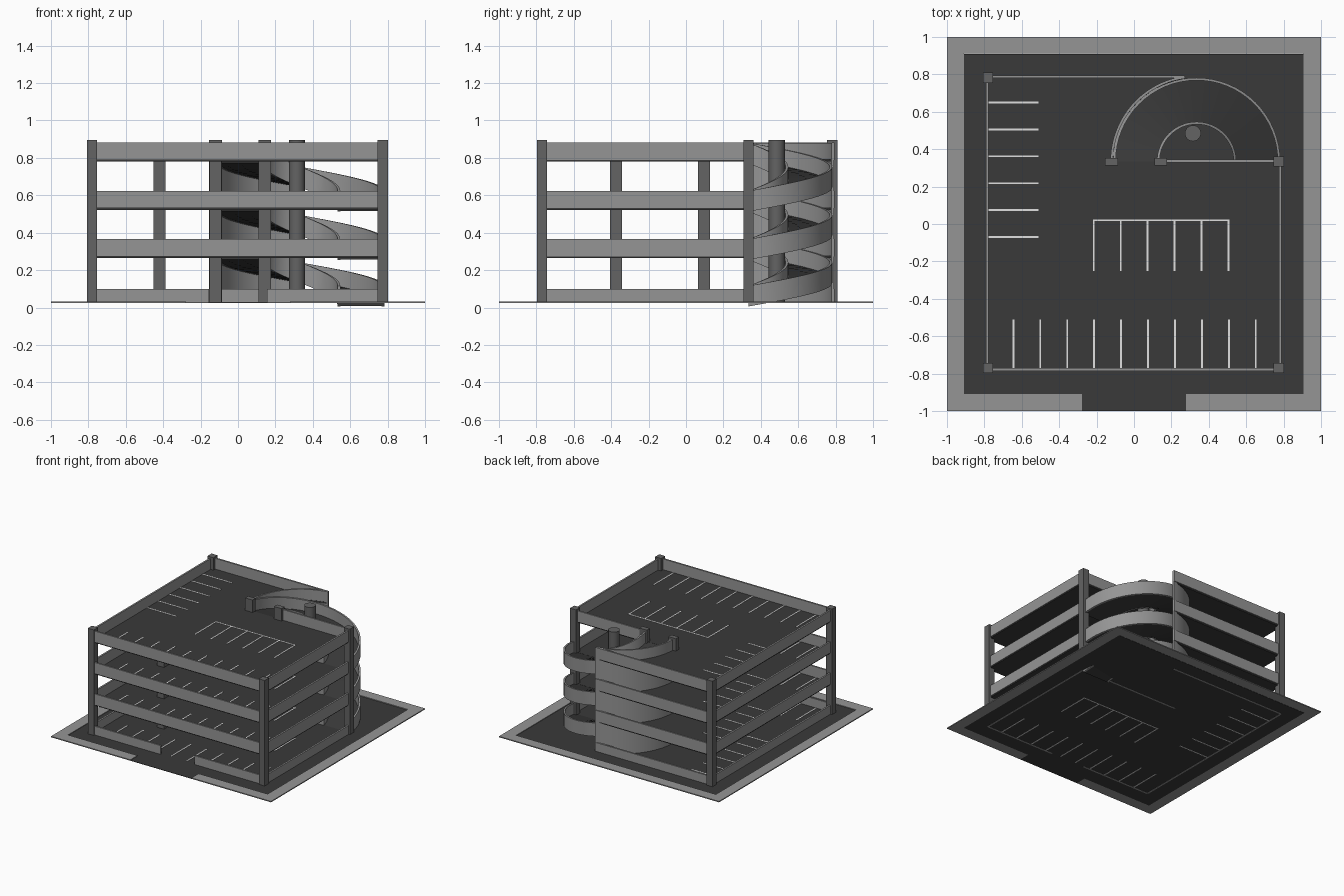
import bpy, bmesh, math

if "Cube" in bpy.data.objects:
    bpy.data.objects.remove(bpy.data.objects["Cube"])

def material(name, v):
    m = bpy.data.materials.new(name)
    m.diffuse_color = (v, v, v, 1)
    m.use_nodes = True
    m.node_tree.nodes["Principled BSDF"].inputs["Base Color"].default_value = m.diffuse_color
    return m

CONCRETE = material("light concrete", 0.30)
ASPHALT = material("dark asphalt", 0.042)
COLUMN = material("grey column", 0.125)
PAINT = material("white paint", 0.75)

G = 0.028                           # ground level
FLOORS = [0.028, 0.277, 0.535, 0.793]
CX, CY = 0.335, 0.335               # ramp centre
R_IN, R_OUT = 0.20, 0.445

def finish(name, bm, mat):
    bmesh.ops.recalc_face_normals(bm, faces=bm.faces)
    me = bpy.data.meshes.new(name)
    bm.to_mesh(me)
    bm.free()
    me.materials.append(mat)
    ob = bpy.data.objects.new(name, me)
    bpy.context.collection.objects.link(ob)
    return ob

def add_box(bm, x0, x1, y0, y1, z0, z1):
    r = bmesh.ops.create_cube(bm, size=1)
    for v in r["verts"]:
        v.co = ((x0 + x1) / 2 + v.co.x * (x1 - x0),
                (y0 + y1) / 2 + v.co.y * (y1 - y0),
                (z0 + z1) / 2 + v.co.z * (z1 - z0))

def boxes(name, items, mat):
    bm = bmesh.new()
    for b in items:
        add_box(bm, *b)
    return finish(name, bm, mat)

def prism(name, pts, z0, z1, mat):
    bm = bmesh.new()
    f = bm.faces.new([bm.verts.new((x, y, z0)) for x, y in pts])
    r = bmesh.ops.extrude_face_region(bm, geom=[f])
    for v in r["geom"]:
        if isinstance(v, bmesh.types.BMVert):
            v.co.z = z1
    return finish(name, bm, mat)

def sweep(name, r0, r1, a0, a1, low, high, mat, n=32):
    """Curved bar; low and high give its bottom and top for t in 0..1."""
    bm = bmesh.new()
    rings = []
    for i in range(n + 1):
        t = i / n
        a = math.radians(a0 + (a1 - a0) * t)
        c, s = math.cos(a), math.sin(a)
        rings.append([bm.verts.new((CX + r * c, CY + r * s, z)) for r, z in
                      ((r0, low(t)), (r1, low(t)), (r1, high(t)), (r0, high(t)))])
    for p, q in zip(rings, rings[1:]):
        for k in range(4):
            j = (k + 1) % 4
            bm.faces.new((p[k], p[j], q[j], q[k]))
    bm.faces.new(rings[0])
    bm.faces.new(rings[-1])
    ob = finish(name, bm, mat)
    bpy.context.view_layer.objects.active = ob
    ob.select_set(True)
    bpy.ops.object.shade_smooth_by_angle(angle=math.radians(30))
    ob.select_set(False)
    return ob

# ground and surrounding pavement, open at the entrance
boxes("ground", [(-0.91, 0.91, -0.91, 0.91, G - 0.003, G),
                 (-0.278, 0.278, -1, -0.91, G - 0.003, G)], ASPHALT)
P = (G - 0.003, G + 0.005)
boxes("pavement", [(-1, -0.91, -1, 1, *P), (0.905, 1, -1, 1, *P),
                   (-0.91, 0.905, 0.912, 1, *P),
                   (-0.91, -0.278, -1, -0.908, *P),
                   (0.278, 0.905, -1, -0.908, *P)], CONCRETE)

# upper decks, cut away around the ramp
arc = [(CX + R_OUT * math.cos(math.radians(a)), CY + R_OUT * math.sin(math.radians(a)))
       for a in range(180, 95, -5)]
outline = [(-0.785, -0.775), (0.785, -0.775), (0.785, CY)] + arc + [(0.27, 0.785), (-0.785, 0.785)]
for i, z in enumerate(FLOORS[1:], 1):
    prism(f"deck_{i}", outline, z - 0.013, z, ASPHALT)

# painted parking bays on every level
for i, z in enumerate(FLOORS):
    z0, z1 = (z - 0.004 if i == 0 else z - 0.001), z + 0.002
    w = 0.005
    bays = [(-0.78, -0.51, y - w, y + w, z0, z1) for y in
            [0.65 - 0.144 * k for k in range(6)]]
    bays += [(x - w, x + w, -0.77, -0.51, z0, z1) for x in
             [-0.645 + 0.144 * k for k in range(10)]]
    bays += [(x - w, x + w, -0.25, 0.02, z0, z1) for x in
             [-0.215 + 0.144 * k for k in range(6)]]
    bays.append((-0.22, 0.51, 0.015, 0.025, z0, z1))
    boxes(f"bay_lines_{i}", bays, PAINT)

# straight parapets
for i, z in enumerate(FLOORS):
    z0, z1 = z - 0.004, (0.10 if i == 0 else z + 0.088)
    rails = [(-0.792, -0.778, -0.775, 0.785, z0, z1),
             (0.775, 0.789, -0.775, 0.335, z0, z1),
             (-0.785, 0.27, 0.78, 0.794, z0, z1)]
    if i == 0:      # entrance gap, and the unused ramp mouth closed off
        rails += [(-0.785, -0.155, -0.785, -0.771, z0, z1),
                  (0.155, 0.785, -0.785, -0.771, z0, z1),
                  (-0.12, 0.145, 0.33, 0.344, z0, z1)]
    else:
        rails.append((-0.785, 0.785, -0.785, -0.771, z0, z1))
    rails.append((0.145, 0.78 if i == 3 else 0.535, 0.33, 0.344, z0, z1))
    boxes(f"parapet_{i}", rails, CONCRETE)

# ramp flights with inner and outer parapets
for i in range(3):
    a, b = FLOORS[i], FLOORS[i + 1]
    def lift(d, a=a, b=b):
        return lambda t: a + (b - a) * t + d
    sweep(f"ramp_{i}", R_IN, R_OUT, 0, 180, lift(-0.02), lift(-0.001), ASPHALT)
    sweep(f"ramp_outer_rail_{i}", R_OUT - 0.012, R_OUT + 0.002, 0, 180,
          lift(-0.022), lift(0.088), CONCRETE)
    sweep(f"ramp_inner_rail_{i}", R_IN - 0.002, R_IN + 0.012, 0, 180,
          lift(-0.022), lift(0.088), CONCRETE)

# full-height curved wall between ramp and decks
sweep("ramp_wall", R_OUT + 0.002, R_OUT + 0.016, 98, 180,
      lambda t: G, lambda t: 0.88, CONCRETE, 20)

# columns
TOP = 0.895
H = 0.027
boxes("corner_columns", [(x - H, x + H, y - H, y + H, G, TOP) for x, y in
      ((-0.78, -0.77), (0.774, -0.77), (-0.78, 0.782), (0.774, 0.334))], COLUMN)
boxes("ramp_columns", [(x - 0.034, x + 0.034, 0.312, 0.352, G, TOP)
                       for x in (-0.12, 0.143)], COLUMN)
boxes("inner_columns", [(x - 0.032, x + 0.032, y - 0.032, y + 0.032, G, 0.785)
      for x, y in ((-0.42, -0.375), (-0.12, 0.095))], COLUMN)

bm = bmesh.new()
bmesh.ops.create_cone(bm, cap_ends=True, segments=24, radius1=0.043, radius2=0.043, depth=TOP - G)
for v in bm.verts:
    v.co.x += 0.315
    v.co.y += 0.485
    v.co.z += (TOP + G) / 2
post = finish("ramp_core_post", bm, COLUMN)
bpy.context.view_layer.objects.active = post
post.select_set(True)
bpy.ops.object.shade_smooth_by_angle(angle=math.radians(40))
